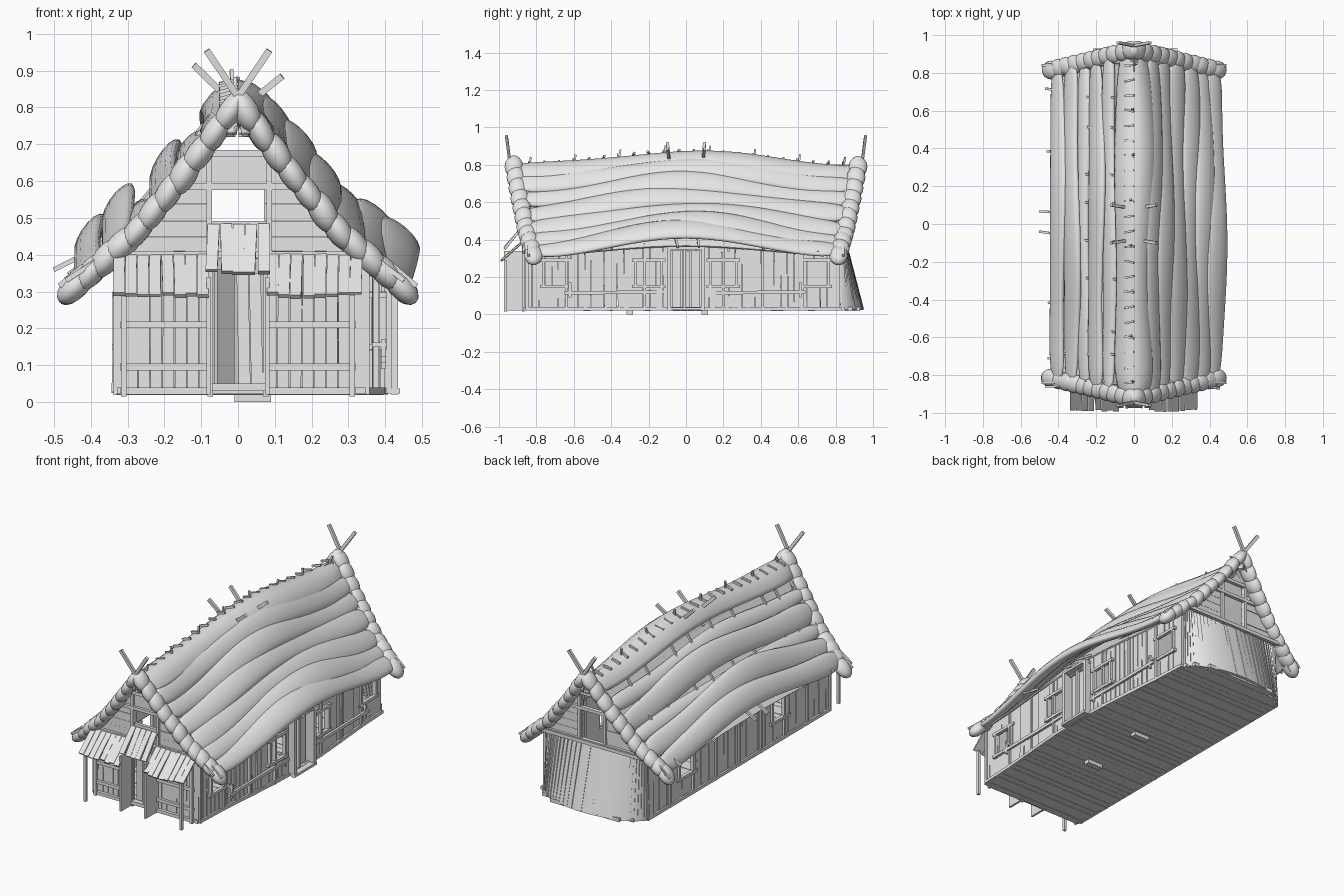
import bpy, bmesh, math, random
from mathutils import Vector, Matrix

random.seed(4)
if "Cube" in bpy.data.objects:
    bpy.data.objects.remove(bpy.data.objects["Cube"])

grey = bpy.data.materials.new("weathered grey")
grey.use_nodes = True
grey.diffuse_color = (0.8, 0.8, 0.8, 1)
grey.node_tree.nodes["Principled BSDF"].inputs["Base Color"].default_value = (0.8, 0.8, 0.8, 1)

X, Y, Z = Vector((1, 0, 0)), Vector((0, 1, 0)), Vector((0, 0, 1))
rnd = random.uniform


def finish(name, bm, smooth=False):
    bmesh.ops.recalc_face_normals(bm, faces=bm.faces)
    mesh = bpy.data.meshes.new(name)
    bm.to_mesh(mesh)
    bm.free()
    mesh.materials.append(grey)
    for p in mesh.polygons:
        p.use_smooth = smooth
    ob = bpy.data.objects.new(name, mesh)
    bpy.context.collection.objects.link(ob)
    return ob


def beam(bm, p, q, width, thick, normal=Y):
    """Rectangular board from p to q; thick is measured along normal."""
    p, q = Vector(p), Vector(q)
    d = (q - p).normalized()
    side = d.cross(normal).normalized()
    up = side.cross(d)
    m = Matrix((side * width, up * thick, q - p)).transposed().to_4x4()
    m.translation = (p + q) / 2
    bmesh.ops.create_cube(bm, size=1, matrix=m)


def roof_z(x):
    pts = [(0, 0.82), (0.14, 0.63), (0.28, 0.46), (0.52, 0.25)]
    x = abs(x)
    for (a, za), (b, zb) in zip(pts, pts[1:]):
        if x <= b:
            return za + (zb - za) * (x - a) / (b - a)
    return pts[-1][1]


def bell(y):
    return 0.5 + 0.5 * math.cos(math.pi * min(1, abs(y) / 0.88))


def wall_x(side, y):
    return 0.34 + 0.05 * bell(y) if side > 0 else -0.322


def end_y(x):
    return 0.94 - 0.25 * abs(x)


# Thatch rolls sweeping along the roof
def roll(bm, x, z, half_w, half_t, tilt, rise, out, phase, droop=0.0):
    rings, n, sides = [], 36, 16
    reach = end_y(x)
    for i in range(n + 1):
        s = -math.cos(math.pi * i / n)
        y = s * reach
        pinch = max(0.05, (1 - s ** 12) ** 0.5)
        fat = pinch * (1 + 0.1 * math.sin(5 * y + phase))
        c = Vector((x + out * bell(y) + 0.005 * math.sin(4 * y + phase), y,
                    z + rise * bell(y) + 0.005 * math.sin(6 * y + phase)))
        ring = []
        for k in range(sides):
            a = math.tau * k / sides
            u, v = half_w * fat * math.cos(a), half_t * fat * math.sin(a)
            v -= droop * math.cos(a) ** 2
            ring.append(bm.verts.new(c + Vector((u * math.cos(tilt) - v * math.sin(tilt), 0,
                                                 u * math.sin(tilt) + v * math.cos(tilt)))))
        rings.append(ring)
    for a, b in zip(rings, rings[1:]):
        for k in range(sides):
            bm.faces.new((a[k], a[k - 1], b[k - 1], b[k]))
    bm.faces.new(rings[0])
    bm.faces.new(rings[-1])


bm = bmesh.new()
roll(bm, 0, 0.778, 0.1, 0.03, 0, 0.066, 0, 0, 0.055)
for i, x in enumerate((0.095, 0.155, 0.22, 0.29, 0.36, 0.42)):
    roll(bm, x + 0.002, roof_z(x) + 0.004, 0.066, 0.025, -0.9 + 0.04 * i, 0.085 + 0.005 * i,
         0.002 * i, i * 1.7)
for x, rise, w, tilt in ((-0.13, 0.04, 0.05, 0.9), (-0.2, 0.085, 0.07, 1.05),
                         (-0.265, 0.04, 0.045, 0.85), (-0.33, 0.11, 0.066, 1.0),
                         (-0.405, 0.095, 0.064, 1.0)):
    roll(bm, x, roof_z(x) + 0.005, w, 0.025, tilt, rise, 0, x * 30)
finish("thatch_rolls", bm, True)

# Thin roof lining under the rolls
bm = bmesh.new()
cols = []
for i in range(15):
    x = -0.42 + 0.06 * i
    col = []
    for j in range(17):
        s = -1 + j / 8
        y = s * (end_y(x) - 0.03)
        lift = 0.02 if x < -0.01 else 0.05
        col.append(bm.verts.new((x, y, roof_z(x) - 0.02 + lift * bell(y))))
    cols.append(col)
for a, b in zip(cols, cols[1:]):
    for j in range(16):
        bm.faces.new((a[j], b[j], b[j + 1], a[j + 1]))
lining = finish("roof_lining", bm)
lining.modifiers.new("thickness", "SOLIDIFY").thickness = 0.008

# Overlapping straw bundles along both gable edges
bm = bmesh.new()
for end in (-1, 1):
    for side in (-1, 1):
        for i in range(11):
            x = 0.02 + 0.042 * i
            slope = math.atan2(roof_z(x - 0.01) - roof_z(x + 0.01), 0.02)
            m = (Matrix.Translation((side * x, end * (end_y(x) - 0.015), roof_z(x) - 0.003))
                 @ Matrix.Rotation(side * (slope + rnd(0.0, 0.2)), 4, "Y")
                 @ Matrix.Diagonal((0.066, 0.05, 0.032 + rnd(0, 0.005), 1)))
            bmesh.ops.create_uvsphere(bm, u_segments=14, v_segments=8, radius=1, matrix=m)
finish("gable_straw_bundles", bm, True)

# Crossed ridge poles, ridge pegs, roof lattice and eave sticks
bm = bmesh.new()
for y, lean in ((-0.94, -0.02), (0.94, 0.02), (-0.08, -0.02), (0.08, 0.02)):
    far = abs(y) > 0.5
    for side in (-1, 1):
        top = (side * (0.085 if far else 0.12), y + lean, 0.955 if far else 0.9 - 0.015 * side)
        beam(bm, (-side * 0.06, y - lean * 0.4, 0.74), top, 0.018, 0.015)
for i in range(22):
    y = -0.84 + 0.08 * i
    z = 0.81 + 0.066 * bell(y)
    a = rnd(-0.006, 0.006)
    beam(bm, (-0.05, y + a, z - 0.012), (0.0, y - a, z + 0.003), 0.012, 0.01)
    if i % 3 == 0:
        beam(bm, (rnd(-.02, .02), y, z - 0.04), (rnd(-.02, .02), y + 0.01, z + 0.03), 0.01, 0.01)
for y in (-0.7, -0.58, -0.3, -0.1, 0.1, 0.25, 0.5, 0.66):
    for a, b in ((0.06, 0.17), (0.15, 0.3), (0.28, 0.4)):
        lift = 0.02 + 0.04 * bell(y)
        beam(bm, (-a, y, roof_z(a) + lift), (-b, y + 0.02, roof_z(b) + lift), 0.012, 0.01)
for y in (-0.86, -0.7, -0.4, -0.06, 0.06, 0.4, 0.7, 0.84):
    for side in (-1, 1):
        r = 0.5 if abs(y) < 0.1 and side < 0 else 0.45 + rnd(0, 0.02)
        z = 0.34 + 0.03 * bell(y)
        beam(bm, (side * 0.36, y, z + 0.06), (side * r, y + rnd(-.02, .02), z - 0.01), 0.013, 0.012)
for end in (-1, 1):
    for side in (-1, 1):
        beam(bm, (side * 0.42, end * 0.84, 0.37), (side * 0.485, end * 0.84, 0.315), 0.014, 0.014)
        beam(bm, (0, end * 0.87, 0.79), (side * 0.44, end * 0.82, 0.29), 0.03, 0.02)
finish("roof_sticks", bm)

# Floor boards with a rounded back, and small blocks beneath
bm = bmesh.new()
for i in range(45):
    y = -0.85 + 0.04 * i
    k = 1 if y < 0.8 else math.sqrt(max(0.02, 1 - ((y - 0.8) / 0.145) ** 2))
    beam(bm, (wall_x(-1, y) * k - rnd(0, .01), y, 0.03), (wall_x(1, y) * k + rnd(0, .01), y, 0.03),
         0.038, 0.016 + rnd(0, 0.006), Z)
for y in (-0.3, 0.1):
    beam(bm, (-0.01, y, 0.012), (0.09, y, 0.012), 0.035, 0.024, Z)
finish("floor_boards", bm)

# Side walls of upright planks with window and door gaps
left_windows = ((-0.76, -0.62), (-0.27, -0.13), (0.13, 0.27), (0.62, 0.76))
right_windows = ((-0.46, -0.32), (0.4, 0.54))
for side, name, windows in ((1, "left_wall", left_windows), (-1, "right_wall", right_windows)):
    bm = bmesh.new()
    for i in range(48):
        y = -0.84 + 0.035 * i
        x = wall_x(side, y)
        spans = [(0.03, 0.38)]
        if any(a < y < b for a, b in windows):
            spans = [(0.03, 0.15), (0.29, 0.38)]
        elif side > 0 and abs(y) < 0.08:
            spans = [(0.34, 0.38)]
        for lo, hi in spans:
            beam(bm, (x, y + rnd(-.003, .003), lo), (x, y + rnd(-.003, .003), hi),
                 0.034, rnd(0.01, 0.018), X)
    finish(name, bm)
    bm = bmesh.new()
    for a, b in windows:
        x = wall_x(side, (a + b) / 2) + side * 0.01
        for z in (0.15, 0.29):
            beam(bm, (x, a - 0.02, z), (x, b + 0.02, z), 0.016, 0.02, X)
        for y in (a, b):
            beam(bm, (x, y, 0.14), (x, y, 0.3), 0.014, 0.018, X)
    for i in range(8):
        y = -0.85 + 0.21 * i
        x, x2 = (wall_x(side, v) + side * 0.008 for v in (y, y + 0.21))
        beam(bm, (x, y, 0.03), (x2, y + 0.21, 0.03), 0.018, 0.018, X)
        beam(bm, (x, y, 0.02), (x, y, 0.38), 0.014, 0.018, X)
    finish(name + "_frames", bm)

# Railings and side entrance standing out from the left wall
bm = bmesh.new()
for a, b in ((-0.65, -0.1), (0.1, 0.64)):
    beam(bm, (0.395, a, 0.115), (0.395, b, 0.12), 0.018, 0.014, X)
    for y in (a + 0.03, b - 0.03):
        beam(bm, (0.395, y, 0.09), (0.395, y, 0.17), 0.014, 0.014, X)
        beam(bm, (0.345, y, 0.155), (0.405, y, 0.155), 0.012, 0.012)
for y in (-0.09, 0.09):
    beam(bm, (0.395, y, 0.03), (0.395, y, 0.35), 0.012, 0.07, X)
    beam(bm, (0.425, y, 0.02), (0.425, y, 0.36), 0.022, 0.02, X)
for i in range(3):
    beam(bm, (0.38, -0.05 + 0.05 * i, 0.03), (0.38, -0.05 + 0.05 * i, 0.34), 0.045, 0.012, X)
beam(bm, (0.4, -0.1, 0.355), (0.4, 0.1, 0.355), 0.07, 0.014, Z)
beam(bm, (0.4, -0.1, 0.03), (0.4, 0.1, 0.03), 0.08, 0.014, Z)
finish("side_entrance", bm)

# Gables of level boards with a central opening
for end, name in ((-1, "front_gable"), (1, "back_gable")):
    bm = bmesh.new()
    y = end * 0.845
    for i in range(6):
        z = 0.425 + 0.045 * i
        reach = next(x / 100 for x in range(50, 0, -1) if roof_z(x / 100) > z + 0.01)
        if 0.49 < z < 0.6 or end > 0:
            for side in (-1, 1):
                if reach > 0.09:
                    beam(bm, (side * 0.07, y, z), (side * reach, y, z), 0.044, rnd(.012, .02))
        else:
            beam(bm, (-reach, y, z), (reach, y, z), 0.044, rnd(.012, .02))
    for x in (-0.078, 0.085):
        beam(bm, (x, y + end * 0.012, 0.38), (x, y + end * 0.012, 0.69), 0.016, 0.02)
    for z, r in ((0.4, 0.34), (0.585, 0.19), (0.675, 0.1)):
        beam(bm, (-r, y + end * 0.012, z), (r, y + end * 0.012, z), 0.018, 0.022)
    finish(name, bm)

# Front wall planks, rails, posts, doorway wings and a door leaf standing ajar
bm = bmesh.new()
for side in (-1, 1):
    for i in range(8):
        x = side * (0.09 + 0.033 * i)
        beam(bm, (x, -0.85, 0.03), (x + rnd(-.003, .003), -0.85, 0.4), 0.031, rnd(.01, .02))
    for z in (0.03, 0.095, 0.21):
        beam(bm, (side * 0.08, -0.867, z), (side * 0.32, -0.867, z), 0.018, 0.015)
    for x, y in ((0.075, -0.87), (0.31, -0.87), (0.31, -0.965)):
        beam(bm, (side * x, y, 0.015), (side * x, y, 0.37 if y > -0.9 else 0.29), 0.015, 0.015)
    for y in (-0.87, -0.9, -0.93, -0.958):
        beam(bm, (side * 0.08, y, 0.02), (side * 0.08, y, 0.34), 0.029, 0.012, X)
for x in (0.018, 0.052):
    beam(bm, (x, -0.875, 0.04), (x - 0.006, -0.865, 0.35), 0.032, 0.012)
leaf_normal = Vector((0.7, -0.7, 0))
for i in range(2):
    x, y = -0.048 + 0.023 * i, -0.84 + 0.023 * i
    beam(bm, (x, y, 0.04), (x, y, 0.36), 0.032, 0.012, leaf_normal)
beam(bm, (-0.07, -0.87, 0.04), (0.08, -0.87, 0.04), 0.02, 0.03)
finish("front_wall_and_doorway", bm)

# Ragged plank awnings over the front
bm = bmesh.new()
for side in (-1, 1):
    for i in range(8):
        x = side * (0.095 + 0.0325 * i)
        drop = rnd(0, 0.012)
        beam(bm, (x, -0.855, 0.405), (x + rnd(-.004, .004), -0.99 + drop, 0.285 + drop),
             0.031, rnd(.008, .014), Z)
for i in range(5):
    x = -0.066 + 0.034 * i
    beam(bm, (x, -0.865, 0.48), (x + rnd(-.006, .006), -0.97, 0.345 + rnd(0, .012)),
         0.032, rnd(.008, .014), Z)
finish("front_awnings", bm)

# Rounded, inward leaning back wall
bm = bmesh.new()
for i in range(33):
    a = math.radians(-90 + 180 * i / 32)
    s, c = math.sin(a), math.cos(a)
    beam(bm, (0.335 * s, 0.8 + 0.145 * c, 0.025), (0.325 * s, 0.8 + 0.05 * c, 0.39),
         0.043, rnd(.008, .014), Vector((s * 0.5, c, 0)))
beam(bm, (-0.36, 0.865, 0.395), (0.36, 0.865, 0.395), 0.02, 0.02)
finish("rounded_back_wall", bm)
